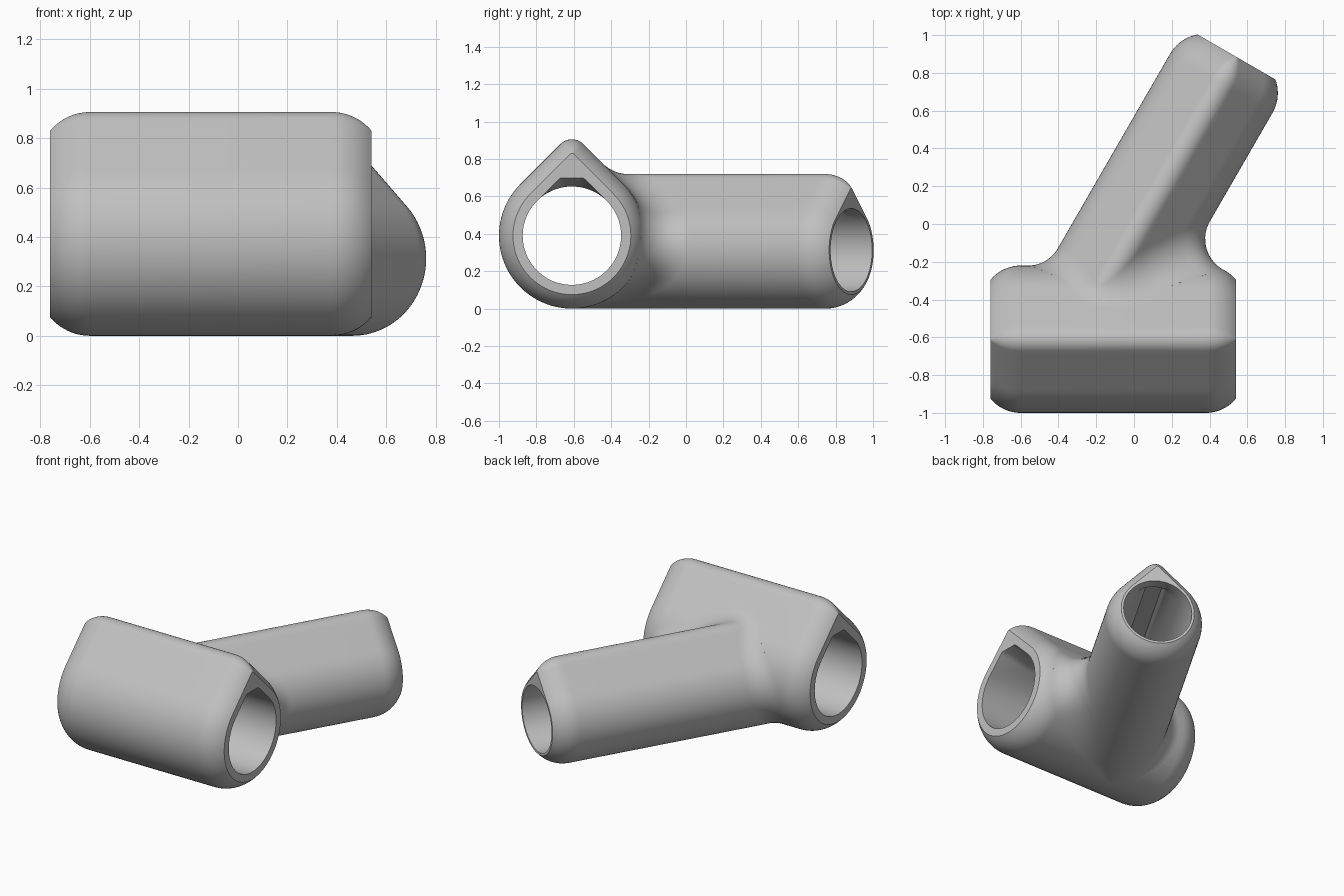
import bpy, bmesh, math
from mathutils import Vector

if "Cube" in bpy.data.objects:
    bpy.data.objects.remove(bpy.data.objects["Cube"])

Z = Vector((0, 0, 1))
DIAG = math.sqrt(0.5)
TIP, ROUND, FILLET = 0.087, 0.21, 0.19
END_ANGLE = math.radians(50)
END_LENGTH = ROUND * math.sin(END_ANGLE)

# Sleeve and arm: origin on the axis, sideways and lengthwise directions, outer radius
SLEEVE = (Vector((-0.11, -0.61, 0.39)), Vector((0, 1, 0)), Vector((1, 0, 0)), 0.39)
arm_side = Vector((math.cos(math.radians(30)), -0.5, 0))
arm_axis = Vector((0.5, math.cos(math.radians(30)), 0))
ARM = (arm_side * 0.028 + Z * 0.313, arm_side, arm_axis, 0.313)
HALF, ARM_END = 0.65, 1.037

grey = bpy.data.materials.new("light_grey")
grey.use_nodes = True
grey.diffuse_color = (0.53, 0.53, 0.53, 1)
grey.node_tree.nodes["Principled BSDF"].inputs["Base Color"].default_value = grey.diffuse_color


def teardrop(radius):
    """Rounded teardrop as (centre height, radius, normal) samples."""
    top = (radius - TIP) / DIAG
    samples = []

    def sweep(n, a0, a1, h0, h1, r0, r1):
        for i in range(n):
            t = i / n
            a = math.radians(a0 + (a1 - a0) * t)
            samples.append((h0 + (h1 - h0) * t, r0 + (r1 - r0) * t, (math.cos(a), math.sin(a))))
    sweep(72, -225, 45, 0, 0, radius, radius)
    sweep(12, 45, 45, 0, top, radius, TIP)
    sweep(12, 45, 135, top, top, TIP, TIP)
    sweep(12, 135, 135, top, 0, TIP, radius)
    return samples


def ring(part, along, offset):
    origin, side, axis, radius = part
    return [origin + axis * along + side * (n[0] * (r + offset)) + Z * (h + n[1] * (r + offset))
            for h, r, n in teardrop(radius)]


def rounded_end(part, end, sign):
    """Rings from the flat end face back to full size."""
    rings = []
    for i in range(11):
        a = END_ANGLE * (1 - i / 10)
        rings.append(ring(part, end - sign * (END_LENGTH - ROUND * math.sin(a)),
                          ROUND * (math.cos(a) - 1)))
    return rings


def bore_ring(part, along, radius, peak):
    """Circle that blends to a flat-topped teardrop as peak goes to one."""
    origin, side, axis, _ = part
    points = []
    for i in range(96):
        a = math.tau * i / 96
        r = 1
        if math.sin(a) > DIAG:
            spread = abs(a - math.pi / 2)
            full = min(1 / math.cos(math.pi / 4 - spread), 1.17 / math.sin(a))
            r += (full - 1) * peak
        points.append(origin + axis * along + (side * math.cos(a) + Z * math.sin(a)) * radius * r)
    return points


def loft(name, rings):
    bm = bmesh.new()
    rows = [[bm.verts.new(p) for p in r] for r in rings]
    count = len(rows[0])
    for a, b in zip(rows, rows[1:]):
        for i in range(count):
            j = (i + 1) % count
            bm.faces.new((a[i], a[j], b[j], b[i]))
    bm.faces.new(rows[0])
    bm.faces.new(rows[-1])
    bmesh.ops.recalc_face_normals(bm, faces=bm.faces)
    mesh = bpy.data.meshes.new(name)
    bm.to_mesh(mesh)
    bm.free()
    mesh.materials.append(grey)
    obj = bpy.data.objects.new(name, mesh)
    bpy.context.collection.objects.link(obj)
    return obj


def sleeve_distance(p):
    """Distance from a point to the outside of the sleeve."""
    origin, _, _, radius = SLEEVE
    q = p - origin
    u, v = abs(q.y), q.z
    top = (radius - TIP) / DIAG
    k = (v - u) * DIAG
    if k < 0:
        d = math.hypot(u, v) - radius
    elif k > top * DIAG:
        d = math.hypot(u, v - top) - TIP
    else:
        d = (u + v) * DIAG - radius
    past = abs(q.x) - (HALF - END_LENGTH)
    return math.hypot(past, d + ROUND) - ROUND if past > 0 else d


def sleeve_normal(p):
    e = 0.0005
    steps = (Vector((e, 0, 0)), Vector((0, e, 0)), Vector((0, 0, e)))
    return Vector([sleeve_distance(p + s) - sleeve_distance(p - s) for s in steps]).normalized()


def fillet_rings(steps=12):
    """Rolling-ball blend from the arm surface to the sleeve surface."""
    origin, side, axis, radius = ARM
    rows = [[] for _ in range(steps + 2)]
    for (h, r, n), start in zip(teardrop(radius), ring(ARM, ARM_END - END_LENGTH, FILLET)):
        ball = start.copy()
        for _ in range(120):
            gap = sleeve_distance(ball) - FILLET
            if gap < 0.00001 or ball.y < SLEEVE[0].y:
                break
            ball -= axis * gap
        a = side * n[0] + Z * n[1]
        b = sleeve_normal(ball)
        for i in range(steps + 1):
            rows[i].append(ball - a.lerp(b, i / steps).normalized() * FILLET)
        rows[-1].append(rows[steps][-1] - b * 0.05)
    return rows


def combine(target, tool, operation):
    mod = target.modifiers.new(operation.lower(), "BOOLEAN")
    mod.object, mod.operation, mod.solver = tool, operation, "EXACT"
    bpy.context.view_layer.objects.active = target
    bpy.ops.object.modifier_apply(modifier=mod.name)
    bpy.data.objects.remove(tool)


# Sleeve body
connector = loft("angled_connector",
                 rounded_end(SLEEVE, -HALF, -1) + rounded_end(SLEEVE, HALF, 1)[::-1])

# Arm with blended root, closed inside the sleeve
rings = rounded_end(ARM, ARM_END, 1) + fillet_rings()
core = ARM[0] + arm_axis * -0.687
core.z = SLEEVE[0].z
rings.append([core.lerp(p, 0.05) for p in rings[-1]])
combine(connector, loft("arm", rings), "UNION")

# Through bore with peaked mouths
stations = ((-HALF - 0.02, 1), (-HALF, 1), (-HALF + 0.2, 0),
            (HALF - 0.2, 0), (HALF, 1), (HALF + 0.02, 1))
combine(connector, loft("sleeve_bore", [bore_ring(SLEEVE, s, 0.263, p) for s, p in stations]),
        "DIFFERENCE")

# Blind socket in the arm: round mouth, peaked inside
stations = ((ARM_END + 0.02, 0), (ARM_END - 0.08, 0), (ARM_END - 0.14, 1), (-0.15, 1))
combine(connector, loft("arm_socket", [bore_ring(ARM, s, 0.222, p) for s, p in stations]),
        "DIFFERENCE")

bpy.ops.object.select_all(action="DESELECT")
connector.select_set(True)
bpy.context.view_layer.objects.active = connector
bpy.ops.object.shade_smooth_by_angle(angle=math.radians(28))
